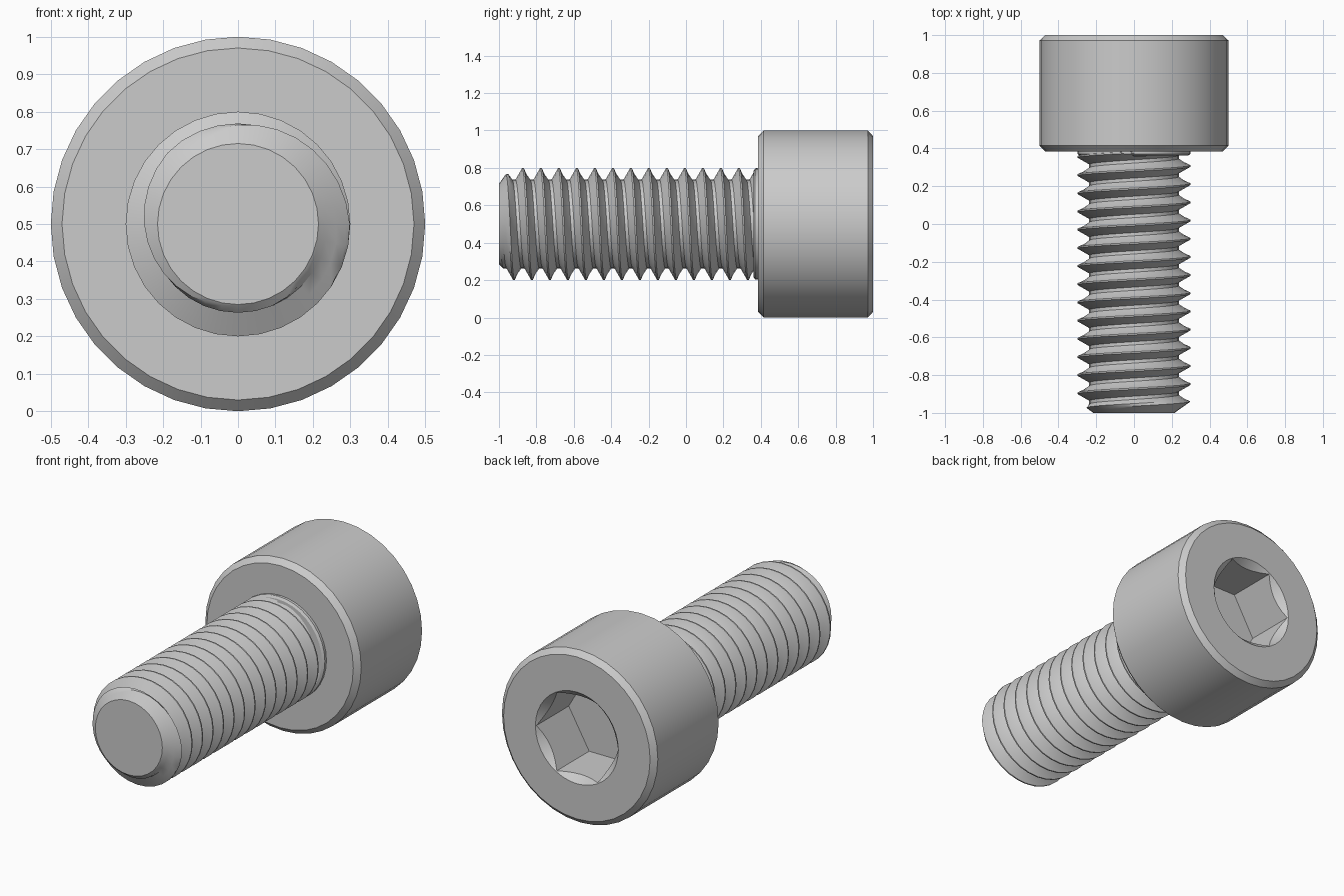
import bpy, bmesh, math

if "Cube" in bpy.data.objects:
    bpy.data.objects.remove(bpy.data.objects["Cube"])

AXIS_Z = 0.5
steel = bpy.data.materials.new("steel_grey")
steel.diffuse_color = (0.6, 0.6, 0.6, 1)
steel.use_nodes = True
steel.node_tree.nodes["Principled BSDF"].inputs["Base Color"].default_value = steel.diffuse_color


def make_object(name, bm):
    mesh = bpy.data.meshes.new(name)
    bm.to_mesh(mesh)
    bm.free()
    mesh.materials.append(steel)
    ob = bpy.data.objects.new(name, mesh)
    bpy.context.collection.objects.link(ob)
    return ob


def activate(ob):
    bpy.ops.object.select_all(action='DESELECT')
    ob.select_set(True)
    bpy.context.view_layer.objects.active = ob


def smooth(ob):
    activate(ob)
    bpy.ops.object.shade_smooth_by_angle(angle=math.radians(28))


def lathe(name, profile, sides, turn=0.0):
    """Closed solid turned around the long axis; profile is (y, radius) with y rising."""
    bm = bmesh.new()
    rings = []
    for y, r in profile:
        ring = []
        for j in range(sides):
            a = 2 * math.pi * j / sides + turn
            ring.append(bm.verts.new((r * math.sin(a), y, AXIS_Z + r * math.cos(a))))
        rings.append(ring)
    for lo, hi in zip(rings, rings[1:]):
        for j in range(sides):
            k = (j + 1) % sides
            bm.faces.new((lo[j], lo[k], hi[k], hi[j]))
    bm.faces.new(rings[0][::-1])
    bm.faces.new(rings[-1])
    return make_object(name, bm)


# Cylindrical head with chamfered rims
head = lathe("screw_head", [(0.385, 0.47), (0.415, 0.5), (0.972, 0.5), (1.0, 0.47)], 36)

# Hexagonal key socket with a conical lead-in
hexagon = lathe("socket_cutter", [(0.70, 0.262), (1.1, 0.262)], 6, math.radians(30))
cone = lathe("lead_in_cutter", [(0.93, 0.196), (1.01, 0.276)], 36)
for cutter in (hexagon, cone):
    cutter.hide_render = True
    mod = head.modifiers.new("cut", 'BOOLEAN')
    mod.operation = 'DIFFERENCE'
    mod.solver = 'EXACT'
    mod.object = cutter
    activate(head)
    bpy.ops.object.modifier_apply(modifier=mod.name)
for cutter in (hexagon, cone):
    bpy.data.objects.remove(cutter)
smooth(head)

# Plain collar where the thread runs out under the head
smooth(lathe("collar", [(0.362, 0.285), (0.37, 0.298), (0.39, 0.298)], 36))

# Threaded shank: one right-handed helical strip, trimmed by a cone at the tip
PITCH, MAJOR, MINOR, TIP, SIDES = 0.09625, 0.3, 0.237, 0.215, 32
TOOTH = [(0.0, MAJOR), (0.08, MAJOR), (0.225, 0.2685), (0.45, MINOR),
         (0.63, MINOR), (0.815, 0.2685)]
START = -0.872 - 0.04 * PITCH - 3 * PITCH
TURNS = 17

bm = bmesh.new()
rows = []
for turn in range(TURNS):
    for part, radius in TOOTH:
        row = []
        for j in range(SIDES):
            a = 2 * math.pi * j / SIDES
            y = START + PITCH * (turn + part + j / SIDES)
            y = min(max(y, -1.0), 0.39)
            r = min(radius, TIP + (y + 1) * 1.4)
            row.append(bm.verts.new((r * math.sin(a), y, AXIS_Z + r * math.cos(a))))
        rows.append(row)
step = len(TOOTH)
for i in range(len(rows) - step - 1):
    for j in range(SIDES):
        if j < SIDES - 1:
            b, c = rows[i][j + 1], rows[i + 1][j + 1]
        else:  # after a full turn the strip meets the tooth one pitch below
            b, c = rows[i + step][0], rows[i + step + 1][0]
        bm.faces.new((rows[i][j], b, c, rows[i + 1][j]))
bmesh.ops.remove_doubles(bm, verts=bm.verts[:], dist=0.0004)
loose = [v for v in bm.verts if not v.link_faces]
bmesh.ops.delete(bm, geom=loose, context='VERTS')
shank = make_object("threaded_shank", bm)
smooth(shank)

# Flat end of the shank
lathe("shank_tip", [(-1.0, TIP), (-0.99, TIP)], SIDES)
